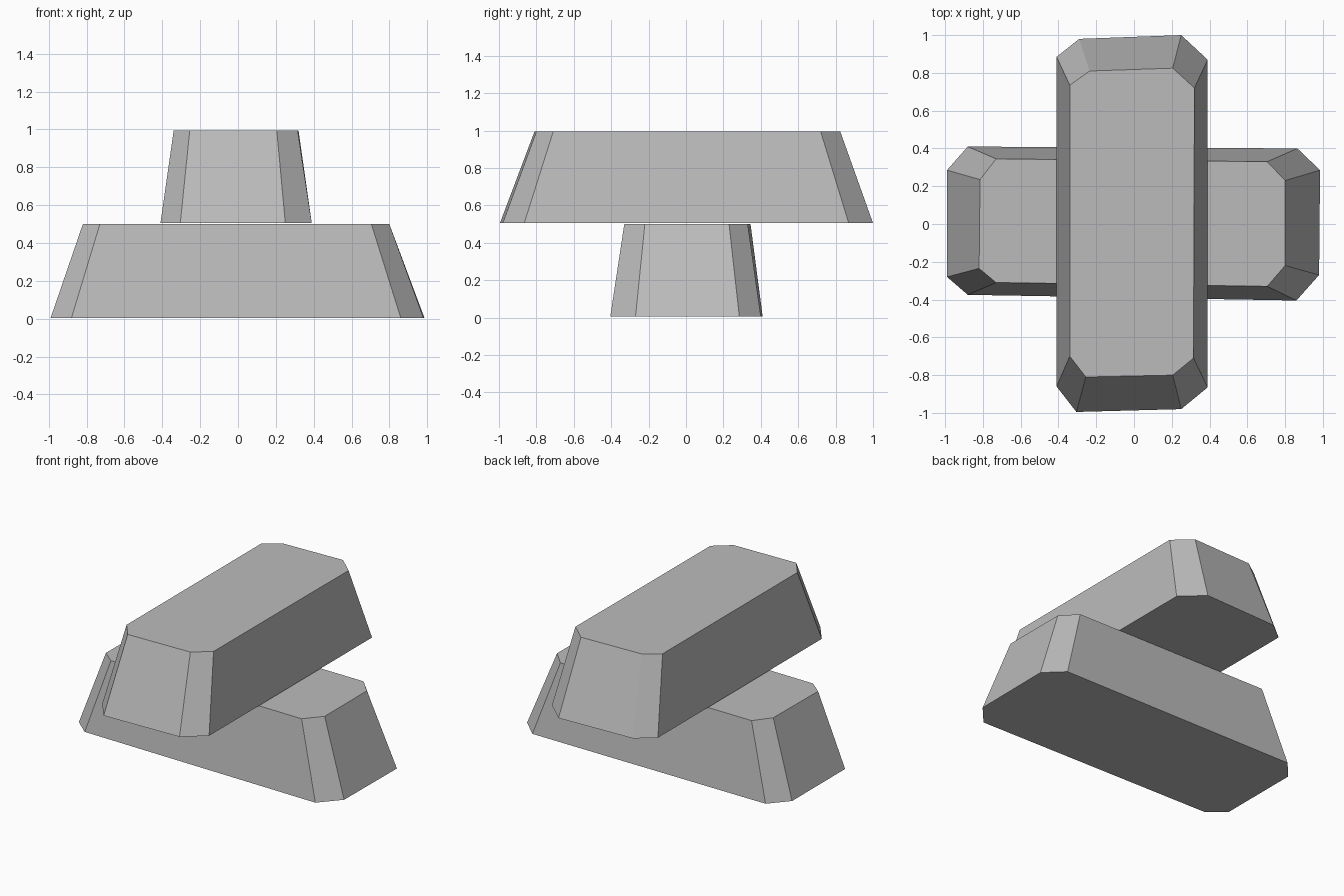
import bpy
import bmesh

if "Cube" in bpy.data.objects:
    bpy.data.objects.remove(bpy.data.objects["Cube"])

grey = bpy.data.materials.new("metal grey")
grey.diffuse_color = (0.5, 0.5, 0.5, 1)
grey.use_nodes = True
grey.node_tree.nodes["Principled BSDF"].inputs["Base Color"].default_value = grey.diffuse_color


def ingot(name, base, top, z0, z1):
    """Tapered bar lofted between two slightly uneven eight-sided outlines."""
    bm = bmesh.new()
    lower = [bm.verts.new((x, y, z0)) for x, y in base]
    upper = [bm.verts.new((x, y, z1)) for x, y in top]
    bm.faces.new(lower)
    bm.faces.new(upper)
    n = len(base)
    for i in range(n):
        j = (i + 1) % n
        bm.faces.new((lower[i], lower[j], upper[j], upper[i]))
    bmesh.ops.recalc_face_normals(bm, faces=bm.faces)
    mesh = bpy.data.meshes.new(name)
    bm.to_mesh(mesh)
    bm.free()
    mesh.materials.append(grey)
    obj = bpy.data.objects.new(name, mesh)
    bpy.context.collection.objects.link(obj)
    return obj


# Bottom bar, lying along x
ingot("lower_ingot",
      [(-0.88, 0.41), (0.865, 0.4), (0.985, 0.285), (0.98, -0.27),
       (0.86, -0.405), (-0.88, -0.375), (-0.99, -0.28), (-0.99, 0.285)],
      [(-0.73, 0.345), (0.705, 0.33), (0.8, 0.23), (0.8, -0.22),
       (0.705, -0.33), (-0.73, -0.31), (-0.82, -0.235), (-0.815, 0.235)],
      0.005, 0.5)

# Top bar, laid across it along y
ingot("upper_ingot",
      [(-0.29, 0.98), (0.25, 1.0), (0.39, 0.87), (0.39, -0.865),
       (0.25, -0.98), (-0.305, -0.995), (-0.41, -0.86), (-0.41, 0.885)],
      [(-0.235, 0.81), (0.205, 0.825), (0.32, 0.72), (0.315, -0.71),
       (0.205, -0.8), (-0.255, -0.81), (-0.34, -0.7), (-0.34, 0.735)],
      0.505, 0.995)
